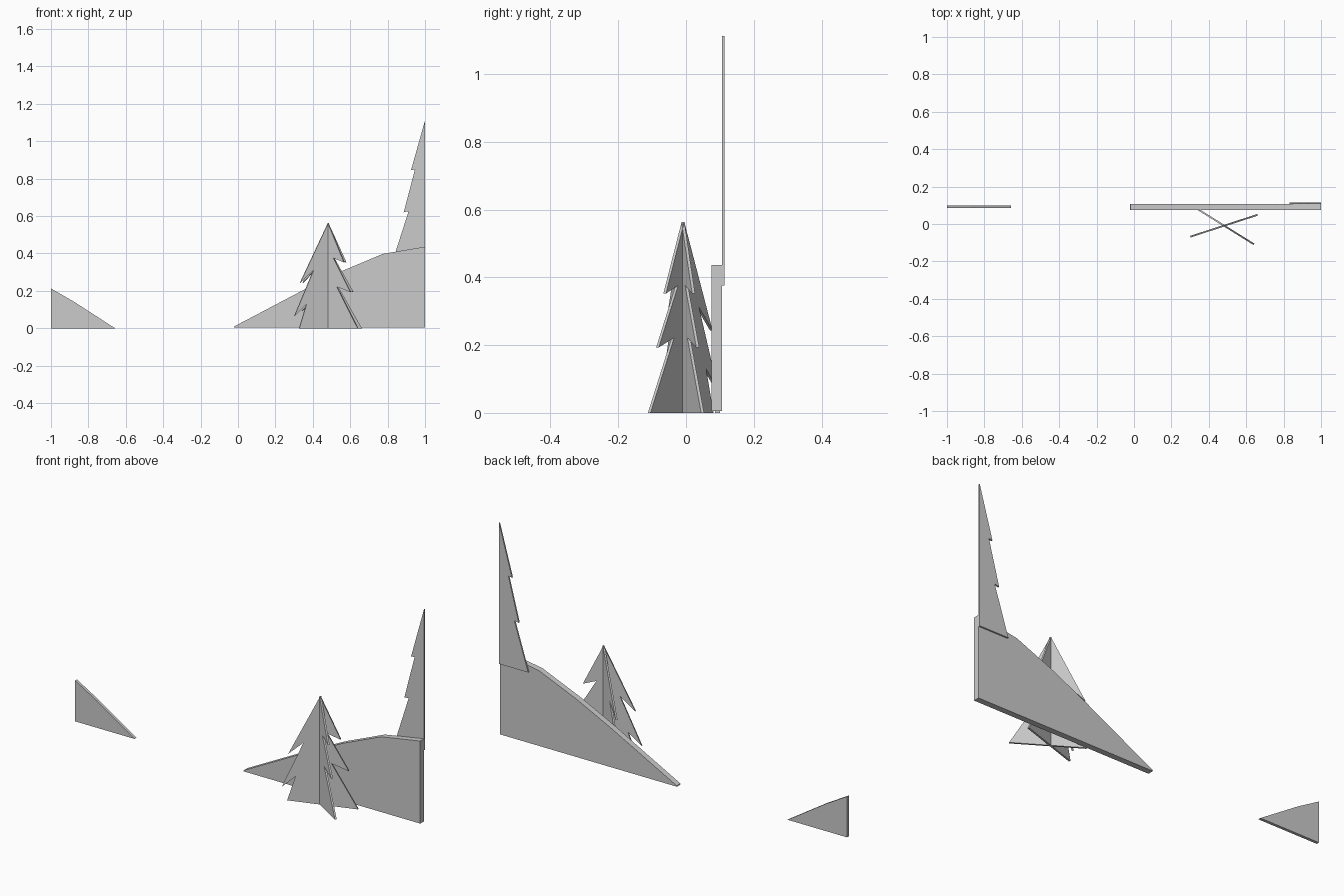
import bpy
import bmesh
from math import radians

if "Cube" in bpy.data.objects:
    bpy.data.objects.remove(bpy.data.objects["Cube"])


def cutout(name, profile, y0, y1, location=(0, 0, 0), angle=0):
    """Flat board: x-z outline extruded from y0 to y1."""
    bm = bmesh.new()
    face = bm.faces.new([bm.verts.new((x, y0, z)) for x, z in profile])
    ext = bmesh.ops.extrude_face_region(bm, geom=[face])
    verts = [g for g in ext["geom"] if isinstance(g, bmesh.types.BMVert)]
    bmesh.ops.translate(bm, verts=verts, vec=(0, y1 - y0, 0))
    bmesh.ops.recalc_face_normals(bm, faces=bm.faces[:])
    mesh = bpy.data.meshes.new(name)
    bm.to_mesh(mesh)
    bm.free()
    ob = bpy.data.objects.new(name, mesh)
    ob.location = location
    ob.rotation_euler.z = radians(angle)
    bpy.context.collection.objects.link(ob)
    return ob


# Background hills
cutout("left_hill", [(-1, 0), (-0.657, 0), (-0.877, 0.142), (-1, 0.213)],
       0.085, 0.1)
cutout("right_hill", [(-0.022, 0.005), (1, 0.005), (1, 0.436), (0.775, 0.398),
                      (0.556, 0.306), (0.364, 0.212), (-0.02, 0.01)],
       0.075, 0.106)

# Tall half tree behind the right hill
cutout("tall_half_tree", [(1, 0.376), (1, 1.112), (0.925, 0.845), (0.946, 0.849),
                          (0.886, 0.62), (0.912, 0.626), (0.832, 0.376)],
       0.106, 0.114)

# Foreground tree: two identical crossed boards with uneven branches
tree = [(0, 0.564), (0.102, 0.352), (0.034, 0.376), (0.142, 0.193),
        (0.056, 0.222), (0.188, 0), (-0.163, 0), (-0.122, 0.13),
        (-0.19, 0.066), (-0.082, 0.312), (-0.158, 0.243)]
for i, angle in enumerate((18, -32)):
    cutout(f"crossed_tree_board_{i + 1}", tree, -0.0045, 0.0045,
           (0.482, -0.009, 0), angle)
